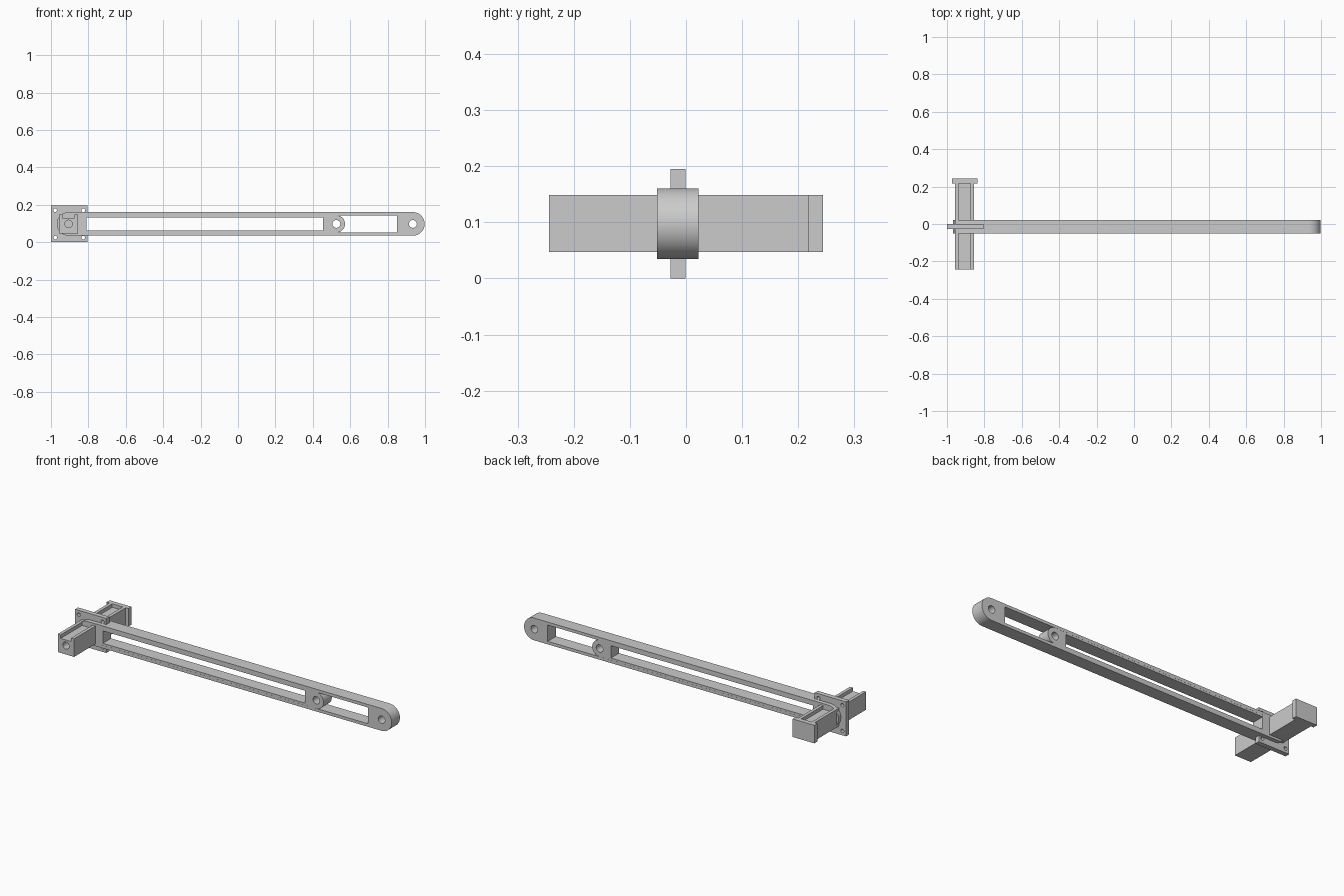
import bpy, bmesh, math

if "Cube" in bpy.data.objects:
    bpy.data.objects.remove(bpy.data.objects["Cube"])

ZC = 0.0975      # height of the common axis
PIVOT = -0.906   # x of the crossing beam


def prism(name, pts, y0, y1):
    """Extrude an (x, z) outline along y."""
    bm = bmesh.new()
    a = [bm.verts.new((x, y0, z)) for x, z in pts]
    b = [bm.verts.new((x, y1, z)) for x, z in pts]
    bm.faces.new(a)
    bm.faces.new(b[::-1])
    for i in range(len(pts)):
        j = (i + 1) % len(pts)
        bm.faces.new((a[i], b[i], b[j], a[j]))
    bmesh.ops.recalc_face_normals(bm, faces=bm.faces)
    me = bpy.data.meshes.new(name)
    bm.to_mesh(me)
    bm.free()
    ob = bpy.data.objects.new(name, me)
    bpy.context.collection.objects.link(ob)
    return ob


def rect(x0, x1, z0, z1):
    return [(x0, z0), (x1, z0), (x1, z1), (x0, z1)]


def arc(cx, r, a0, a1, n=24):
    return [(cx + r * math.cos(math.radians(a0 + (a1 - a0) * i / n)),
             ZC + r * math.sin(math.radians(a0 + (a1 - a0) * i / n))) for i in range(n + 1)]


def circle(cx, cz, r, n=24):
    return [(cx + r * math.cos(2 * math.pi * i / n), cz + r * math.sin(2 * math.pi * i / n)) for i in range(n)]


def cut(ob, pts, y0=-0.5, y1=0.5):
    cutter = prism(ob.name + "_cutter", pts, y0, y1)
    mod = ob.modifiers.new("cut", "BOOLEAN")
    mod.object = cutter
    mod.solver = "EXACT"
    bpy.context.view_layer.objects.active = ob
    bpy.ops.object.modifier_apply(modifier=mod.name)
    bpy.data.objects.remove(cutter)


# Outer arm: long rounded bar with a slot and an end hole
outer = prism("outer_arm", arc(0.935, 0.063, -90, 90) + arc(PIVOT, 0.063, 90, 270), -0.052, 0.022)
cut(outer, rect(-0.822, 0.85, ZC - 0.046, ZC + 0.046))
cut(outer, circle(0.935, ZC, 0.021))

# Inner arm: thinner slotted bar nested in the outer slot
inner = prism("inner_arm", arc(0.526, 0.046, -90, 90) + [(-0.822, ZC + 0.046), (-0.822, ZC - 0.046)], -0.0515, 0.0215)
cut(inner, rect(-0.81, 0.455, ZC - 0.035, ZC + 0.035))
cut(inner, circle(0.526, ZC, 0.021))

# Square mounting plate with four corner holes
plate = prism("mounting_plate", rect(-1, -0.805, 0, 0.195), -0.028, -0.001)
cut(plate, rect(-0.85, -0.804, ZC - 0.046, ZC + 0.046))
for sx in (-1, 1):
    for sz in (-1, 1):
        cut(plate, circle(-0.9025 + sx * 0.075, ZC + sz * 0.073, 0.01, 16))

# Crossing beam with a groove along its top and a blind hole in the front
l, r, b, t, g = PIVOT - 0.051, PIVOT + 0.051, 0.047, 0.149, 0.033
beam = prism("cross_beam", [(l, b), (r, b), (r, t), (PIVOT + g, t), (PIVOT + g, t - 0.02),
                            (PIVOT - g, t - 0.02), (PIVOT - g, t), (l, t)], -0.244, 0.225)
cut(beam, circle(PIVOT, ZC, 0.02), -0.3, -0.2)

# End cap on the back of the beam
prism("end_cap", rect(PIVOT - 0.068, PIVOT + 0.068, b, t), 0.217, 0.244)

# Smooth the rounded ends
for ob in (outer, inner, plate, beam):
    bpy.ops.object.select_all(action="DESELECT")
    ob.select_set(True)
    bpy.context.view_layer.objects.active = ob
    bpy.ops.object.shade_smooth_by_angle(angle=math.radians(30))
